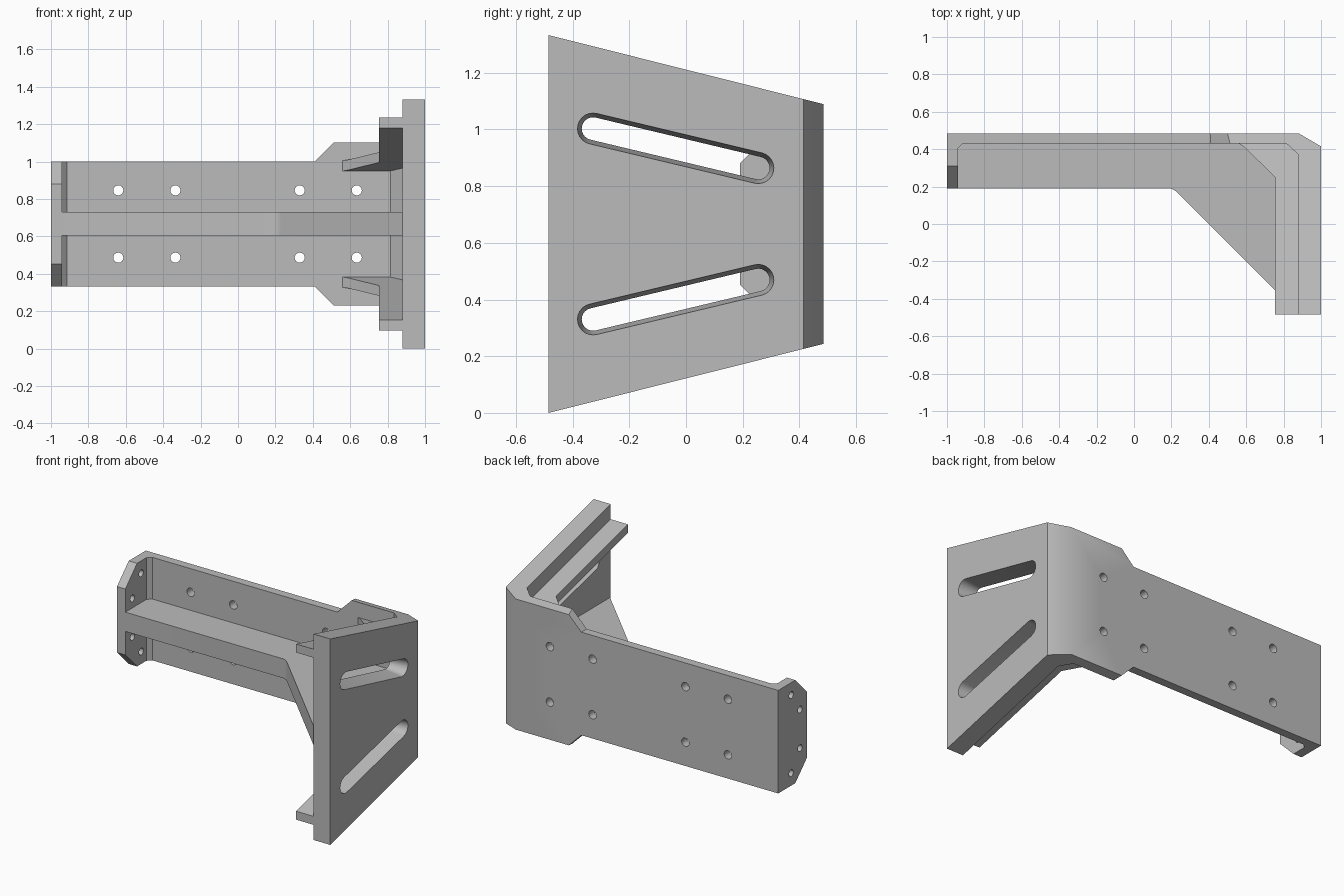
import bpy, bmesh, math
from mathutils import Vector

if "Cube" in bpy.data.objects:
    bpy.data.objects.remove(bpy.data.objects["Cube"])

MID = 0.6665                 # height of the symmetry plane
SLOPE = 0.251                # taper of the side plate edges
FRONT, BACK = -0.485, 0.485

grey = bpy.data.materials.new("plain grey")
grey.use_nodes = True
colour = (0.5, 0.5, 0.5, 1)
grey.diffuse_color = colour
grey.node_tree.nodes["Principled BSDF"].inputs["Base Color"].default_value = colour


def loft(name, lower, upper):
    """Solid between two matching loops of points."""
    bm = bmesh.new()
    a = [bm.verts.new(p) for p in lower]
    b = [bm.verts.new(p) for p in upper]
    bm.faces.new(a)
    bm.faces.new(b)
    for i in range(len(a)):
        j = (i + 1) % len(a)
        bm.faces.new((a[i], a[j], b[j], b[i]))
    bmesh.ops.recalc_face_normals(bm, faces=bm.faces)
    mesh = bpy.data.meshes.new(name)
    bm.to_mesh(mesh)
    bm.free()
    mesh.materials.append(grey)
    ob = bpy.data.objects.new(name, mesh)
    bpy.context.collection.objects.link(ob)
    return ob


def prism(name, outline, axis, lo, hi):
    """Outline in the two other axes, extruded along one axis."""
    def at(p, h):
        c = list(p)
        c.insert(axis, h)
        return Vector(c)
    return loft(name, [at(p, lo) for p in outline], [at(p, hi) for p in outline])


def flip(outline):
    return [(u, 2 * MID - z) for u, z in outline]


def circle(u, v, r, n=24):
    return [(u + r * math.cos(math.tau * i / n), v + r * math.sin(math.tau * i / n))
            for i in range(n)]


def slot(p, q, r, n=12):
    """Stadium outline around the segment from p to q."""
    start = math.atan2(q[1] - p[1], q[0] - p[0]) + math.pi / 2
    loop = []
    for c, turn in ((p, start), (q, start + math.pi)):
        for i in range(n + 1):
            t = turn + math.pi * i / n
            loop.append((c[0] + r * math.cos(t), c[1] + r * math.sin(t)))
    return loop


def cut(target, cutter):
    mod = target.modifiers.new("cut", "BOOLEAN")
    mod.operation = "DIFFERENCE"
    mod.solver = "EXACT"
    mod.object = cutter
    bpy.context.view_layer.objects.active = target
    bpy.ops.object.modifier_apply(modifier=mod.name)
    bpy.data.objects.remove(cutter)


def rim(y, drop=0):
    """Upper edge height of the side plate at depth y."""
    return 2 * MID - drop - SLOPE * (y - FRONT)


# Bracket body: end plate, back plate and side plate in one bent outline
body = prism("bracket_body", [
    (-1, 0.19), (-0.94, 0.19), (-0.94, 0.405), (-0.915, 0.43), (0.815, 0.43),
    (0.88, 0.37), (0.88, FRONT), (1, FRONT), (1, 0.415), (0.88, BACK), (-1, BACK)],
    2, -0.2, 1.6)

# Trim the sloped rims, the narrow arm and the end plate corners, above and below
rim_cut = [(-0.6, rim(-0.6)), (0.6, rim(0.6)), (0.6, 2), (-0.6, 2)]
arm_cut = [(-1.1, 1), (0.41, 1), (0.91, 1.5), (0.91, 2), (-1.1, 2)]
corner_cut = [(0.11, 0.8), (0.41, 1.1), (0.11, 1.1)]
for shape in (list, flip):
    cut(body, prism("rim_cutter", shape(rim_cut), 0, -1.2, 1.2))
    cut(body, prism("arm_cutter", shape(arm_cut), 1, 0.12, 0.6))
    cut(body, prism("corner_cutter", shape(corner_cut), 0, -1.1, -0.9))

# Bolt holes through the back plate and the end plate
for side in (-1, 1):
    for x in (-0.64, -0.335, 0.33, 0.635):
        cut(body, prism("bolt_cutter", circle(x, MID + side * 0.18, 0.027), 1, 0.35, 0.6))
    for y, dz in ((0.352, 0.253), (0.262, 0.125)):
        cut(body, prism("pin_cutter", circle(y, MID + side * dz, 0.022), 0, -1.1, -0.9))

# Tapered adjustment slots in the side plate
p, q = (-0.328, 1.003), (0.255, 0.864)
for shape in (list, flip):
    loops = [[(x, y, z) for y, z in shape(slot(p, q, r))]
             for x, r in ((0.84, 0.035), (1.04, 0.06))]
    cut(body, loft("slot_cutter", *loops))

# Horizontal web with a diagonal brace
web = prism("web", [
    (-0.95, 0.19), (0.195, 0.19), (0.215, 0.182), (0.232, 0.168), (0.885, FRONT),
    (0.9, FRONT + 0.01), (0.9, 0.44), (-0.95, 0.44)], 2, 0.605, 0.73)

# Sloped flanges inside the side plate
outline = [(0.755, FRONT), (0.89, FRONT), (0.89, 0.44), (0.55, 0.44), (0.56, 0.43),
           (0.585, 0.415), (0.755, 0.25)]
parts = [body, web]
for name, mirror in (("upper_flange", False), ("lower_flange", True)):
    sheets = []
    for drop in (0.098, 0.153):
        z_of = lambda y: 2 * MID - rim(y, drop) if mirror else rim(y, drop)
        sheets.append([(x, y, z_of(y)) for x, y in outline])
    parts.append(loft(name, *sheets))

# Smooth rounded walls, keep the edges sharp
bpy.ops.object.select_all(action="DESELECT")
for ob in parts:
    ob.select_set(True)
bpy.context.view_layer.objects.active = body
bpy.ops.object.shade_smooth_by_angle(angle=math.radians(32))
